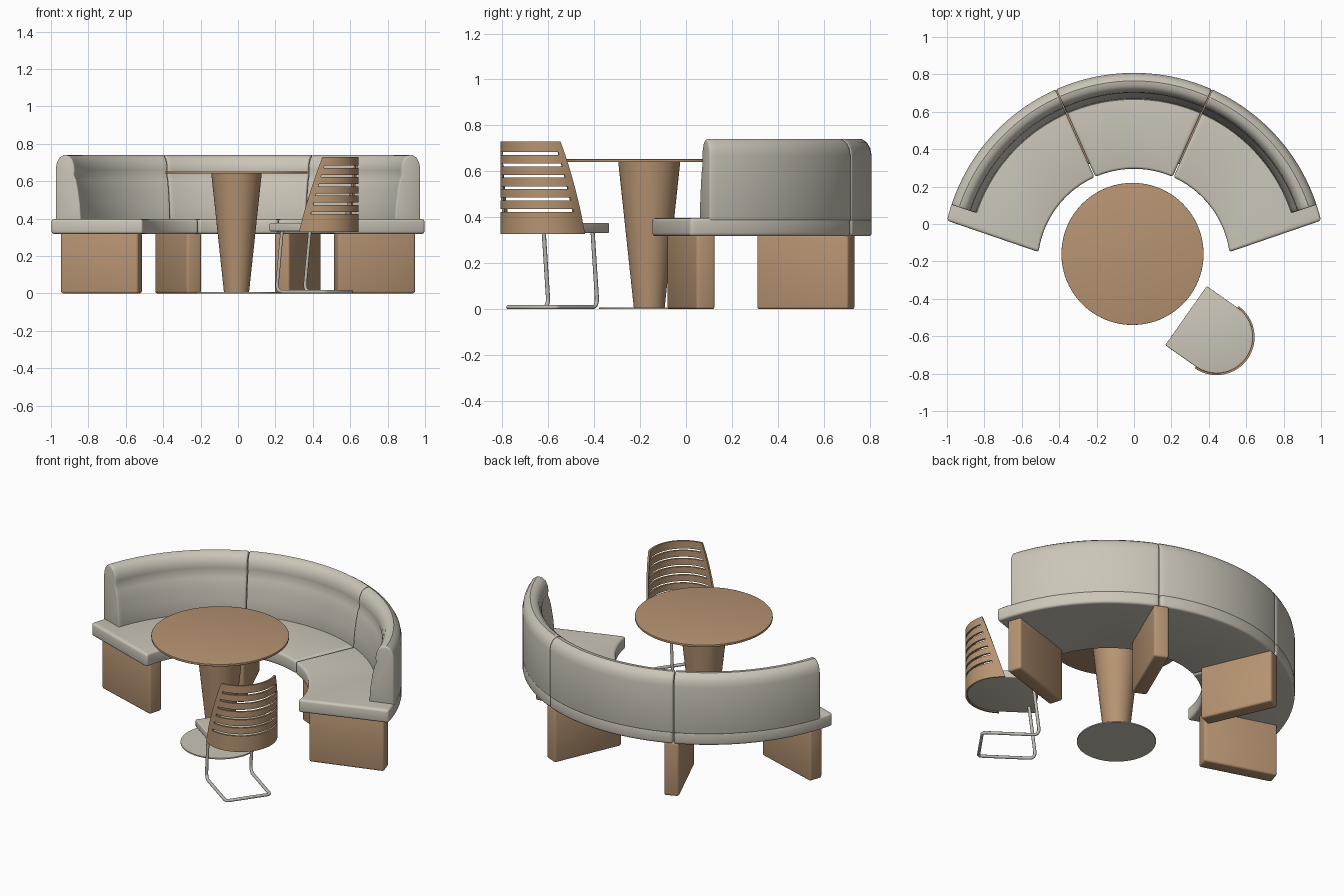
import bpy, bmesh, math
from mathutils import Vector, Matrix

if "Cube" in bpy.data.objects:
    bpy.data.objects.remove(bpy.data.objects["Cube"])


def material(name, rgb):
    m = bpy.data.materials.new(name)
    m.diffuse_color = (*rgb, 1)
    m.use_nodes = True
    m.node_tree.nodes["Principled BSDF"].inputs["Base Color"].default_value = m.diffuse_color
    return m


BEIGE = material("beige upholstery", (0.60, 0.56, 0.48))
BROWN = material("brown wood", (0.47, 0.295, 0.17))
STEEL = material("grey steel", (0.52, 0.50, 0.46))
CY = -0.22          # centre of the bench arc lies at (0, CY)


def finish(name, bm, mat, bevel=0, limit=40, segs=3, smooth=35):
    """Bevel sharp edges, make the object, shade it."""
    bmesh.ops.recalc_face_normals(bm, faces=bm.faces)
    if bevel:
        edges = [e for e in bm.edges if len(e.link_faces) == 2
                 and e.calc_face_angle(0) > math.radians(limit)]
        bmesh.ops.bevel(bm, geom=edges, offset=bevel, segments=segs,
                        profile=0.5, affect='EDGES', clamp_overlap=True)
    me = bpy.data.meshes.new(name)
    bm.to_mesh(me)
    bm.free()
    me.materials.append(mat)
    ob = bpy.data.objects.new(name, me)
    bpy.context.collection.objects.link(ob)
    bpy.ops.object.select_all(action='DESELECT')
    ob.select_set(True)
    bpy.context.view_layer.objects.active = ob
    bpy.ops.object.shade_smooth_by_angle(angle=math.radians(smooth))
    return ob


def prism(name, outline, z0, z1, mat, bevel, segs=3):
    bm = bmesh.new()
    f = bm.faces.new([bm.verts.new((x, y, z0)) for x, y in outline])
    top = bmesh.ops.extrude_face_region(bm, geom=[f])
    bmesh.ops.translate(bm, vec=(0, 0, z1 - z0),
                        verts=[v for v in top["geom"] if isinstance(v, bmesh.types.BMVert)])
    return finish(name, bm, mat, bevel, segs=segs)


def polar(r, deg):
    a = math.radians(deg)
    return r * math.sin(a), CY + r * math.cos(a)


def span(a, b, n):
    return [a + (b - a) * i / n for i in range(n + 1)]


# --- curved bench: seats and backrests in three sections
back_profile = [(1.028, .385), (1.028, .67), (1.022, .70), (1.008, .725), (.985, .741),
                (.96, .738), (.938, .72), (.925, .69), (.921, .66), (.925, .635),
                (.913, .605), (.902, .55), (.892, .48), (.885, .385)]


def bench_seat(name, o0, o1, i0, i1):
    outline = [polar(1.028, a) for a in span(o0, o1, 28)]
    outline += [polar(.515, a) for a in span(i1, i0, 28)]
    prism(name, outline, .318, .397, BEIGE, .014)


def bench_back(name, a0, a1):
    bm = bmesh.new()
    rings = [[bm.verts.new((*polar(r, a), z)) for r, z in back_profile]
             for a in span(a0, a1, 28)]
    n = len(back_profile)
    for p, q in zip(rings, rings[1:]):
        for i in range(n):
            j = (i + 1) % n
            bm.faces.new((p[i], p[j], q[j], q[i]))
    bm.faces.new(rings[0])
    bm.faces.new(rings[-1][::-1])
    finish(name, bm, BEIGE, .008, limit=60)


bench_seat("middle_bench_seat", -23.8, 23.8, -23.6, 23.6)
bench_back("middle_bench_back", -23.85, 23.85)
for side, s in (("right", 1), ("left", -1)):
    bench_seat(side + "_bench_seat", s * 24.1, s * 76.6, s * 24.2, s * 82.2)
    bench_back(side + "_bench_back", s * 24.1, s * 71.7)
    # board legs under the bench, set radially
    for kind, x, y, ang in (("end", .73, .022, 17.5), ("inner", .32, .522, 66.5)):
        a = math.radians(ang)
        d, w = Vector((math.cos(a), math.sin(a))), Vector((-math.sin(a), math.cos(a)))
        pts = [Vector((x, y)) + d * i * .2165 + w * j * .0425
               for i, j in ((-1, -1), (1, -1), (1, 1), (-1, 1))]
        prism(f"{side}_{kind}_bench_leg", [(s * p.x, p.y) for p in pts], 0, .325, BROWN, .012)


# --- round table
def disc(name, r0, r1, z0, z1, mat, bevel=0):
    bm = bmesh.new()
    bmesh.ops.create_cone(bm, cap_ends=True, segments=96, radius1=r0, radius2=r1, depth=z1 - z0,
                          matrix=Matrix.Translation((-.008, -.16, (z0 + z1) / 2)))
    finish(name, bm, mat, bevel)


disc("table_base", .218, .218, 0, .007, BEIGE)
disc("table_column", .067, .135, .005, .642, BROWN)
disc("table_top", .38, .38, .64, .653, BROWN, .002)

# --- chair, in a local frame: u runs to the back, v sideways
FRONT, U, V = Vector((.278, -.49, 0)), Vector((.818, -.575, 0)), Vector((.575, .818, 0))
RAD = .203


def chair_point(u, v, z):
    return FRONT + U * u + V * v + Vector((0, 0, z))


# chair seat: square front, half-round back
outline = [(0, -.193), (0, .193)]
outline += [(.2 + .193 * math.sin(a), .193 * math.cos(a)) for a in span(0, math.pi, 32)]
prism("chair_seat", [chair_point(u, v, 0).xy for u, v in outline], .332, .376, BEIGE, .006)

# curved chair back with slots, narrowing towards the top
Z0, Z1, SLOTS = .328, .73, 6
levels = [Z0]
for k in range(SLOTS):
    zc = .43 + k * .0495
    levels += [zc - .006, zc + .006]
levels.append(Z1)
cols = [-1, -.93] + span(-.86, .86, 32) + [.93, 1]
bm = bmesh.new()
grid = []
for z in levels:
    half = math.acos(.125 * (z - Z0) / (Z1 - Z0) / RAD)
    grid.append([bm.verts.new(chair_point(.2 + RAD * math.cos(c * half), RAD * math.sin(c * half), z))
                 for c in cols])
for r in range(len(levels) - 1):
    for c in range(len(cols) - 1):
        if r % 2 == 1 and 2 <= c < len(cols) - 3:
            continue    # slot opening
        bm.faces.new((grid[r][c], grid[r][c + 1], grid[r + 1][c + 1], grid[r + 1][c]))
# thicken inwards by moving a copy towards the cylinder axis
axis = chair_point(.2, 0, 0)
border = [e for e in bm.edges if e.is_boundary]
dup = bmesh.ops.duplicate(bm, geom=bm.verts[:] + bm.edges[:] + bm.faces[:])
vmap = dup["vert_map"]
for e in border:
    a, b = e.verts
    bm.faces.new((a, b, vmap[b], vmap[a]))
for v in [g for g in dup["geom"] if isinstance(g, bmesh.types.BMVert)]:
    v.co.x = axis.x + (v.co.x - axis.x) * (1 - .011 / RAD)
    v.co.y = axis.y + (v.co.y - axis.y) * (1 - .011 / RAD)
finish("chair_back", bm, BROWN)

# cantilever tube frame: down from the seat, back along the floor, across
half_path = [(.04, .13, .34), (.008, .13, .055), (.008, .13, .035), (.014, .13, .02),
             (.026, .13, .011), (.042, .13, .009), (.30, .13, .009), (.313, .127, .009),
             (.32, .117, .009)]
path = half_path + [(u, -v, z) for u, v, z in half_path[::-1]]
cu = bpy.data.curves.new("chair_frame", 'CURVE')
cu.dimensions = '3D'
cu.bevel_depth = .009
cu.bevel_resolution = 3
cu.use_fill_caps = True
sp = cu.splines.new('POLY')
sp.points.add(len(path) - 1)
for p, q in zip(sp.points, path):
    p.co = (*chair_point(*q), 1)
cu.materials.append(STEEL)
frame = bpy.data.objects.new("chair_frame", cu)
bpy.context.collection.objects.link(frame)
bpy.ops.object.select_all(action='DESELECT')
frame.select_set(True)
bpy.context.view_layer.objects.active = frame
bpy.ops.object.convert(target='MESH')
bpy.ops.object.shade_smooth_by_angle(angle=math.radians(40))
